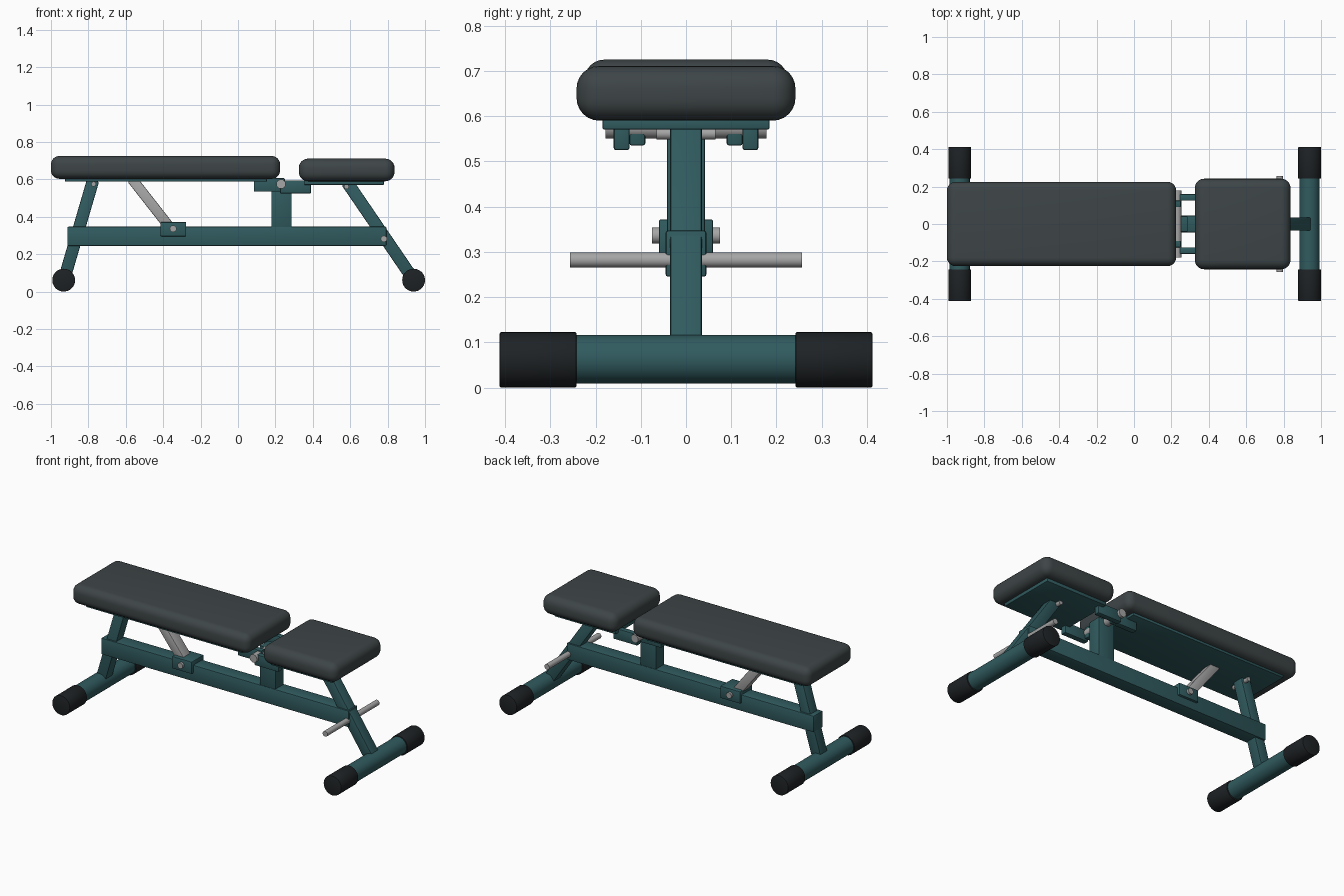
import bpy, math
from mathutils import Vector

if "Cube" in bpy.data.objects:
    bpy.data.objects.remove(bpy.data.objects["Cube"])


def material(name, rgb):
    m = bpy.data.materials.new(name)
    m.diffuse_color = (*rgb, 1)
    m.use_nodes = True
    m.node_tree.nodes["Principled BSDF"].inputs["Base Color"].default_value = m.diffuse_color
    return m


STEEL = material("teal_steel", (0.03, 0.105, 0.115))
PADDING = material("dark_padding", (0.048, 0.06, 0.063))
RUBBER = material("black_rubber", (0.013, 0.016, 0.018))
METAL = material("bare_metal", (0.38, 0.38, 0.38))


def finish(ob, name, mat, bevel=0.0, segments=2):
    ob.name = name
    ob.data.materials.append(mat)
    bpy.ops.object.transform_apply(location=False, rotation=False, scale=True)
    if bevel:
        b = ob.modifiers.new("rounding", 'BEVEL')
        b.width, b.segments = bevel, segments
        b.limit_method = 'ANGLE'
        bpy.ops.object.modifier_apply(modifier=b.name)
    bpy.ops.object.shade_smooth_by_angle(angle=math.radians(35))
    return ob


def box(name, x, y, z, mat=STEEL, bevel=0.005, segments=2):
    """Box from (min, max) ranges."""
    r = (x, y, z)
    bpy.ops.mesh.primitive_cube_add(size=1, location=[(a + b) / 2 for a, b in r])
    ob = bpy.context.object
    ob.scale = [b - a for a, b in r]
    return finish(ob, name, mat, bevel, segments)


def bar(name, start, end, thick, width, mat=STEEL):
    """Slanted bar in the x-z plane, centred on y = 0."""
    a, b = Vector((start[0], 0, start[1])), Vector((end[0], 0, end[1]))
    d = b - a
    bpy.ops.mesh.primitive_cube_add(size=1, location=(a + b) / 2,
                                    rotation=(0, math.atan2(d.x, d.z), 0))
    ob = bpy.context.object
    ob.scale = (thick, width, d.length)
    return finish(ob, name, mat, 0.005)


def rod(name, x, z, r, y0, y1, mat=METAL, bevel=0.0):
    """Cylinder running along y."""
    bpy.ops.mesh.primitive_cylinder_add(vertices=40, radius=r, depth=y1 - y0,
                                        location=(x, (y0 + y1) / 2, z),
                                        rotation=(math.pi / 2, 0, 0))
    return finish(bpy.context.object, name, mat, bevel)


# Pads and their backing plates
box("back_pad", (-1.0, 0.225), (-0.225, 0.225), (0.603, 0.725), PADDING, 0.045, 6)
box("seat_pad", (0.325, 0.837), (-0.242, 0.242), (0.59, 0.711), PADDING, 0.05, 6)
box("back_plate", (-0.925, 0.155), (-0.18, 0.18), (0.588, 0.61))
box("seat_plate", (0.355, 0.78), (-0.185, 0.185), (0.57, 0.598))

# Main frame
box("main_beam", (-0.912, 0.793), (-0.045, 0.045), (0.245, 0.347))
box("hinge_post", (0.178, 0.287), (-0.042, 0.042), (0.34, 0.59))
bar("rear_leg", (-0.93, 0.065), (-0.775, 0.595), 0.066, 0.07)
bar("front_leg", (0.938, 0.065), (0.583, 0.585), 0.066, 0.07)

# Floor tubes with rubber ends
for label, x in (("rear", -0.932), ("front", 0.939)):
    rod(label + "_foot_tube", x, 0.0625, 0.054, -0.26, 0.26, STEEL)
    for side, s in (("right", 1), ("left", -1)):
        y0, y1 = sorted((0.242 * s, 0.412 * s))
        rod(f"{label}_{side}_rubber_end", x, 0.0613, 0.061, y0, y1, RUBBER, 0.003)

# Hinge between back and seat
rod("hinge_rod", 0.23, 0.575, 0.025, -0.178, 0.178)
for side, s in (("right", 1), ("left", -1)):
    box(side + "_back_bracket", (0.085, 0.25), sorted((0.09 * s, 0.125 * s)), (0.535, 0.607))
    box(side + "_seat_bracket", (0.225, 0.39), sorted((0.125 * s, 0.16 * s)), (0.525, 0.595))

# Back support strut and its bracket
bar("support_strut", (-0.35, 0.325), (-0.567, 0.602), 0.055, 0.07, METAL)
box("strut_bracket", (-0.415, -0.277), (-0.06, 0.06), (0.296, 0.372))
rod("strut_bolt", -0.347, 0.336, 0.018, -0.075, 0.075)

# Leg bolts and foot rest rod
rod("rear_leg_bolt", -0.772, 0.575, 0.013, -0.065, 0.065)
rod("front_leg_bolt", 0.58, 0.561, 0.013, -0.065, 0.065)
rod("ankle_rod", 0.78, 0.282, 0.017, -0.256, 0.256)
